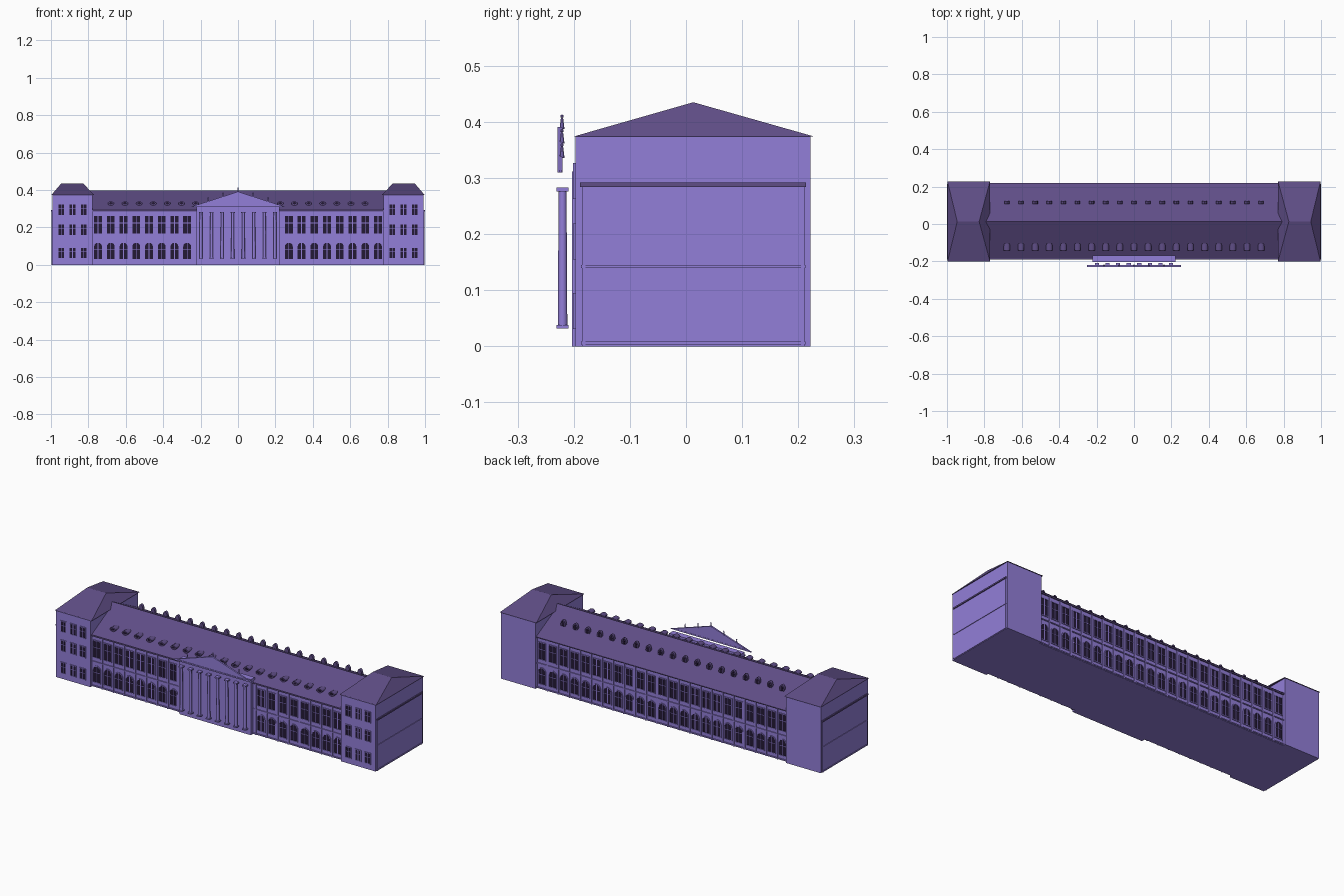
import bpy, bmesh, math
from mathutils import Matrix, Vector

if "Cube" in bpy.data.objects:
    bpy.data.objects.remove(bpy.data.objects["Cube"])


def material(name, rgb):
    m = bpy.data.materials.new(name)
    m.diffuse_color = (*rgb, 1)
    m.use_nodes = True
    m.node_tree.nodes["Principled BSDF"].inputs["Base Color"].default_value = m.diffuse_color
    return m


WALL = material("lilac_wall", (0.29, 0.21, 0.69))
ROOF = material("dark_roof", (0.115, 0.075, 0.24))
GLASS = material("dark_glass", (0.017, 0.010, 0.035))


def finish(bm, name, mat, smooth=False):
    bmesh.ops.recalc_face_normals(bm, faces=bm.faces[:])
    me = bpy.data.meshes.new(name)
    bm.to_mesh(me)
    bm.free()
    ob = bpy.data.objects.new(name, me)
    bpy.context.collection.objects.link(ob)
    me.materials.append(mat)
    if smooth:
        bpy.context.view_layer.objects.active = ob
        ob.select_set(True)
        bpy.ops.object.shade_smooth_by_angle(angle=math.radians(40))
        ob.select_set(False)
    return ob


def box(bm, x0, x1, y0, y1, z0, z1):
    m = Matrix.Translation(((x0 + x1) / 2, (y0 + y1) / 2, (z0 + z1) / 2))
    bmesh.ops.create_cube(bm, size=1, matrix=m @ Matrix.Diagonal((x1 - x0, y1 - y0, z1 - z0, 1)))


def prism(bm, pts, a, b, axis="y"):
    # extrude a 2D outline along y (points are x,z) or x (points are y,z)
    def put(p, t):
        return bm.verts.new((p[0], t, p[1]) if axis == "y" else (t, p[0], p[1]))
    r0, r1 = [put(p, a) for p in pts], [put(p, b) for p in pts]
    bm.faces.new(r0)
    bm.faces.new(r1)
    for i in range(len(pts)):
        j = (i + 1) % len(pts)
        bm.faces.new((r0[i], r0[j], r1[j], r1[i]))


def ring(bm, outer, inner, a, b):
    # frame between two outlines, from y=a to y=b
    loops = [[bm.verts.new((p[0], t, p[1])) for p in pts]
             for pts, t in ((outer, a), (outer, b), (inner, b), (inner, a))]
    n = len(outer)
    for k in range(4):
        p, q = loops[k], loops[(k + 1) % 4]
        for i in range(n):
            j = (i + 1) % n
            bm.faces.new((p[i], p[j], q[j], q[i]))


def outline(cx, z0, z1, w, arched):
    h = w / 2
    if not arched:
        return [(cx - h, z0), (cx + h, z0), (cx + h, z1), (cx - h, z1)]
    arc = [(cx + h * math.cos(math.pi * i / 8), z1 - h + h * math.sin(math.pi * i / 8)) for i in range(9)]
    return [(cx - h, z0), (cx + h, z0)] + arc


def ellipse(cx, cz, rx, rz, n=12):
    return [(cx + rx * math.cos(2 * math.pi * i / n), cz + rz * math.sin(2 * math.pi * i / n)) for i in range(n)]


frames, glass = bmesh.new(), bmesh.new()


def window(cx, z0, z1, w, y, d, arched=False, bar=0.6):
    # d is the outward direction along y
    t = 0.004
    ring(frames, outline(cx, z0 - t, z1 + t, w + 2 * t, arched), outline(cx, z0, z1, w, arched), y - d * 0.002, y + d * 0.004)
    prism(glass, outline(cx, z0, z1, w, arched), y - d * 0.002, y + d * 0.001)
    lo, hi = sorted((y, y + d * 0.003))
    box(frames, cx - 0.002, cx + 0.002, lo, hi, z0, z1)
    zb = z0 + (z1 - z0) * bar
    box(frames, cx - w / 2, cx + w / 2, lo, hi, zb - 0.0015, zb + 0.0015)


FRONT, BACK, MID = -0.182, 0.208, 0.013

# long main body
bm = bmesh.new()
box(bm, -0.995, 0.995, FRONT, BACK, 0, 0.29)
finish(bm, "main_body", WALL)

# horizontal mouldings and pilasters
bm = bmesh.new()
for z0, z1 in ((0.003, 0.009), (0.140, 0.145)):
    box(bm, -0.998, 0.998, FRONT - 0.005, BACK + 0.005, z0, z1)
for y in (FRONT, BACK):
    for s in (-1, 1):
        box(bm, s * 0.99 - 0.007, s * 0.99 + 0.007, y - 0.003, y + 0.003, 0, 0.285)
    for i in range(24):
        x = (i - 11.5) * 0.068
        if y == BACK or abs(x) > 0.22:
            if abs(x) < 0.775:
                box(bm, x - 0.004, x + 0.004, y - 0.004, y + 0.004, 0, 0.285)
finish(bm, "mouldings", WALL)
bm = bmesh.new()
box(bm, -1.0, 1.0, FRONT - 0.007, BACK + 0.006, 0.284, 0.292)
finish(bm, "eaves_cornice", ROOF)

# main windows: rectangular above, arched below
for i in range(23):
    x = (i - 11) * 0.068
    for y, d in ((FRONT, -1), (BACK, 1)):
        if d == 1 or abs(x) > 0.23:
            window(x, 0.168, 0.260, 0.042, y, d)
            window(x, 0.030, 0.118, 0.042, y, d, True)

# main gable roof
bm = bmesh.new()
prism(bm, [(FRONT - 0.005, 0.291), (MID, 0.397), (BACK + 0.01, 0.291)], -0.79, 0.79, "x")
finish(bm, "main_roof", ROOF)

# oval dormers on both slopes
bm = bmesh.new()
for i in range(19):
    x = (i - 9) * 0.0755
    prism(bm, ellipse(x, 0.328, 0.017, 0.011), -0.142, -0.105)
    prism(glass, ellipse(x, 0.329, 0.010, 0.006), -0.143, -0.140)
    prism(bm, ellipse(x, 0.347, 0.014, 0.028), 0.107, 0.122)
    prism(glass, ellipse(x, 0.352, 0.008, 0.017), 0.120, 0.123)
finish(bm, "oval_dormers", ROOF, True)

# end pavilions with hipped roofs
walls, roofs = bmesh.new(), bmesh.new()
for s in (-1, 1):
    xa, xb = sorted((s * 0.778, s * 0.993))
    box(walls, xa, xb, -0.197, 0.222, 0, 0.375)
    base = [roofs.verts.new((x * s, y, 0.374)) for x, y in
            ((0.770, -0.2), (0.997, -0.2), (0.997, 0.228), (0.770, 0.228))]
    r0, r1 = (roofs.verts.new((x * s, MID, 0.435)) for x in (0.828, 0.945))
    for f in (base, (base[0], base[1], r1, r0), (base[1], base[2], r1),
              (base[2], base[3], r0, r1), (base[3], base[0], r0)):
        roofs.faces.new(f)
    for x in (0.825, 0.885, 0.945):
        for zc in (0.063, 0.187, 0.295):
            window(s * x, zc - 0.028, zc + 0.028, 0.030, -0.197, -1)
finish(walls, "pavilion_walls", WALL)
finish(roofs, "pavilion_roofs", ROOF)
finish(frames, "window_frames", WALL)
finish(glass, "window_glass", GLASS)

# central portico block
bm = bmesh.new()
box(bm, -0.222, 0.222, -0.203, -0.168, 0, 0.312)
finish(bm, "portico_block", WALL)

# columns with square bases and capitals
bm = bmesh.new()
for i in range(8):
    x, y = (i - 3.5) * 0.0565, -0.22
    bmesh.ops.create_cone(bm, cap_ends=True, segments=16, radius1=0.0085, radius2=0.007, depth=0.245,
                          matrix=Matrix.Translation((x, y, 0.158)))
    for z0, z1 in ((0.032, 0.038), (0.276, 0.283)):
        box(bm, x - 0.011, x + 0.011, y - 0.011, y + 0.011, z0, z1)
finish(bm, "portico_columns", WALL, True)

# pediment with raised rim
bm = bmesh.new()
prism(bm, [(-0.25, 0.311), (0.25, 0.311), (0, 0.389)], -0.226, -0.221)
ring(bm, [(-0.25, 0.31), (0.25, 0.31), (0, 0.391)], [(-0.215, 0.317), (0.215, 0.317), (0, 0.384)], -0.229, -0.220)
finish(bm, "pediment", WALL)

# small roof statues along the pediment slopes
bm = bmesh.new()
for x in (-0.16, -0.08, 0, 0.08, 0.16):
    z = 0.389 - abs(x) * 0.32
    bmesh.ops.create_cone(bm, cap_ends=True, segments=8, radius1=0.0045, radius2=0.002, depth=0.02,
                          matrix=Matrix.Translation((x, -0.221, z + 0.008)))
    bmesh.ops.create_icosphere(bm, subdivisions=1, radius=0.0035,
                               matrix=Matrix.Translation((x, -0.221, z + 0.021)))
finish(bm, "roof_statues", WALL, True)
